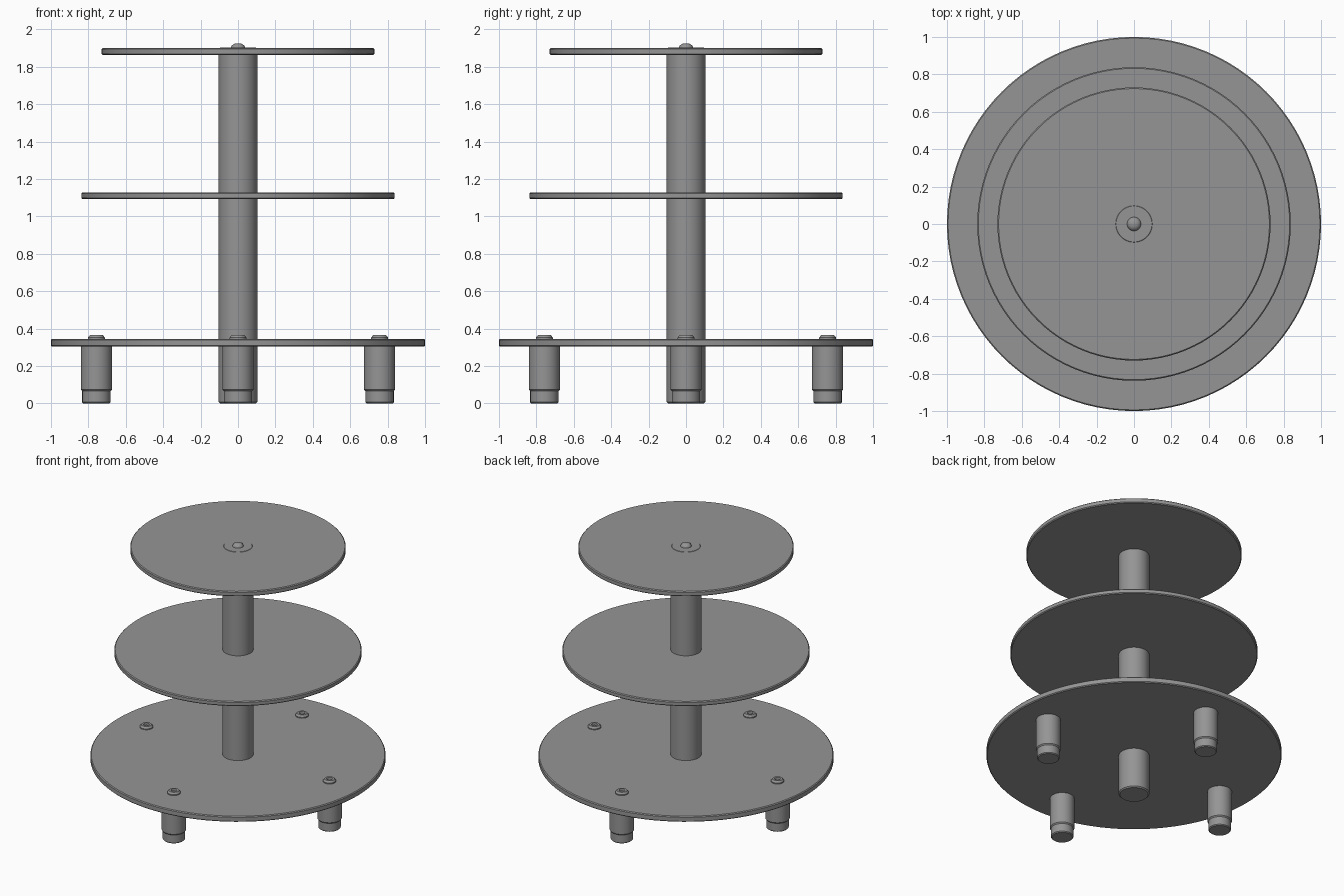
import bpy, bmesh, math
from mathutils import Matrix

cube = bpy.data.objects.get("Cube")
if cube:
    bpy.data.objects.remove(cube, do_unlink=True)

grey = bpy.data.materials.new("plain grey")
grey.use_nodes = True
colour = (0.3, 0.3, 0.3, 1)
grey.diffuse_color = colour
grey.node_tree.nodes["Principled BSDF"].inputs["Base Color"].default_value = colour


def turned(name, profile, segments=48, x=0, y=0):
    """Turn a (radius, height) profile around a vertical axis."""
    bm = bmesh.new()
    verts = [bm.verts.new((r, 0, z)) for r, z in profile]
    edges = [bm.edges.new(pair) for pair in zip(verts, verts[1:])]
    bmesh.ops.spin(bm, geom=verts + edges, axis=(0, 0, 1), cent=(0, 0, 0),
                   angle=math.tau, steps=segments, use_duplicate=False)
    bmesh.ops.remove_doubles(bm, verts=bm.verts, dist=0.0001)
    bmesh.ops.recalc_face_normals(bm, faces=bm.faces)
    bm.transform(Matrix.Translation((x, y, 0)))
    mesh = bpy.data.meshes.new(name)
    bm.to_mesh(mesh)
    bm.free()
    mesh.materials.append(grey)
    obj = bpy.data.objects.new(name, mesh)
    bpy.context.collection.objects.link(obj)
    bpy.ops.object.select_all(action="DESELECT")
    obj.select_set(True)
    bpy.context.view_layer.objects.active = obj
    bpy.ops.object.shade_smooth_by_angle(angle=math.radians(35))
    return obj


def rod(radius, bottom, top, bevel):
    """Profile of a closed cylinder with softened rims."""
    return [(0, bottom), (radius - bevel, bottom), (radius, bottom + bevel),
            (radius, top - bevel), (radius - bevel, top), (0, top)]


# Round shelves
for name, radius, bottom, top in (("bottom_shelf", 1.0, 0.303, 0.345),
                                  ("middle_shelf", 0.838, 1.093, 1.128),
                                  ("top_shelf", 0.73, 1.863, 1.9)):
    turned(name, rod(radius, bottom, top, 0.006), 96)

# Central column and its cap screw
turned("column", rod(0.104, 0, 1.902, 0.008))
turned("top_screw", [(0, 1.89), (0.037, 1.89), (0.037, 1.905), (0.032, 1.915),
                     (0.018, 1.923), (0, 1.925)], 24)

# Four legs with narrower feet, each with a screw head above the shelf
leg = [(0, 0), (0.07, 0), (0.076, 0.006), (0.076, 0.065), (0.083, 0.073),
       (0.083, 0.31), (0, 0.31)]
screw = [(0, 0.34), (0.045, 0.34), (0.045, 0.352), (0.035, 0.365),
         (0.02, 0.365), (0.016, 0.355), (0, 0.355)]
for i, side in enumerate(("left", "back", "right", "front")):
    x, y = (0.757 * f(i * math.pi / 2) for f in (math.cos, math.sin))
    turned(side + "_leg", leg, 32, x, y)
    turned(side + "_screw", screw, 24, x, y)
